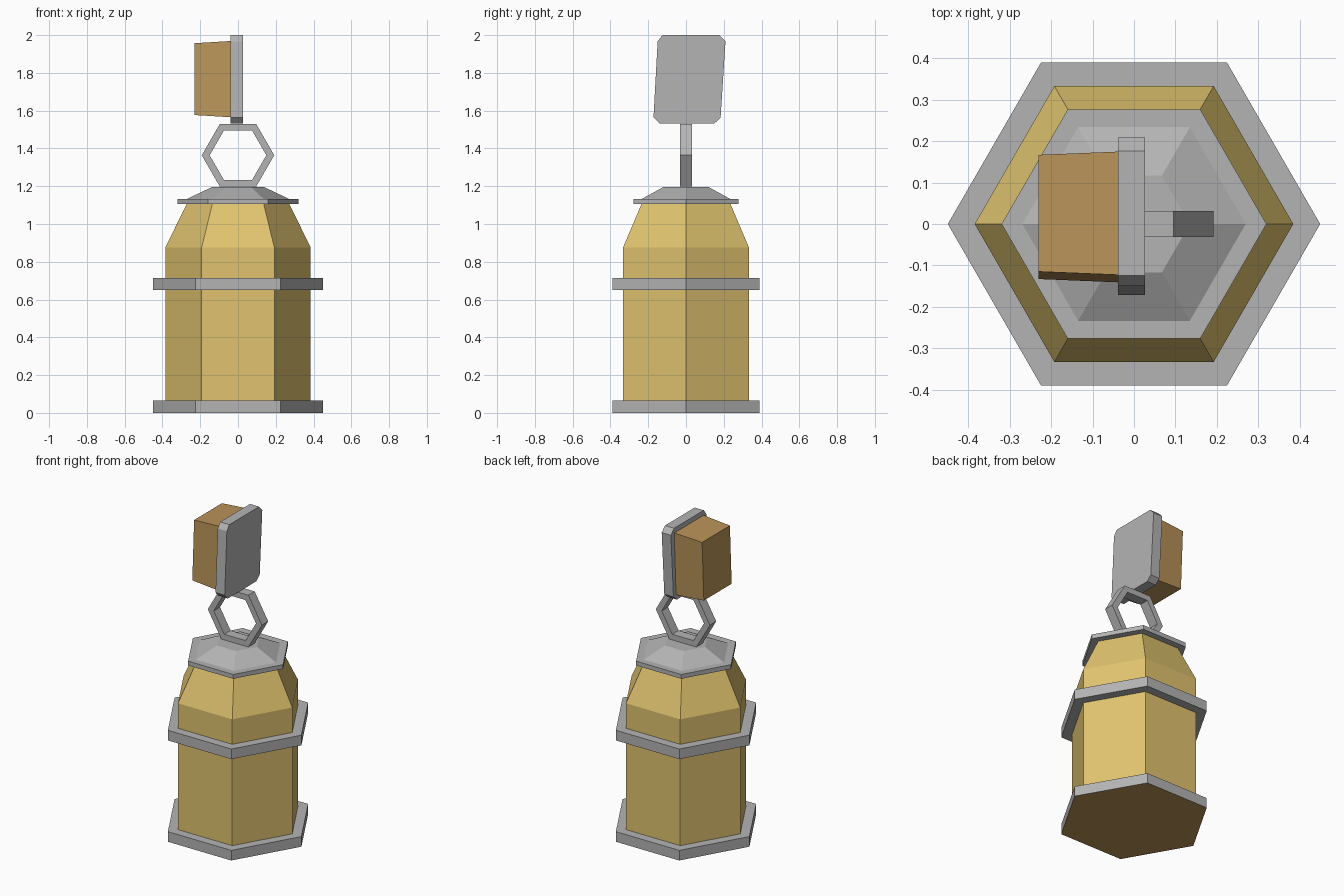
import bpy
import bmesh
from math import cos, sin, pi

cube = bpy.data.objects.get("Cube")
if cube:
    bpy.data.objects.remove(cube, do_unlink=True)


def material(name, rgb):
    m = bpy.data.materials.new(name)
    m.use_nodes = True
    m.diffuse_color = (*rgb, 1)
    m.node_tree.nodes["Principled BSDF"].inputs["Base Color"].default_value = (*rgb, 1)
    return m


gold = material("gold", (0.75, 0.55, 0.16))
grey = material("grey metal", (0.456, 0.456, 0.456))
brown = material("brown", (0.49, 0.295, 0.10))


def loft(name, rings, mats, closed=False):
    """Skin a list of equal-length point rings; cap the ends or join them."""
    bm = bmesh.new()
    loops = [[bm.verts.new(p) for p in ring] for ring in rings]
    pairs = list(zip(loops, loops[1:]))
    if closed:
        pairs.append((loops[-1], loops[0]))
    else:
        bm.faces.new(loops[0])
        bm.faces.new(loops[-1])
    for a, b in pairs:
        n = len(a)
        for i in range(n):
            j = (i + 1) % n
            bm.faces.new((a[i], a[j], b[j], b[i]))
    bmesh.ops.recalc_face_normals(bm, faces=bm.faces)
    mesh = bpy.data.meshes.new(name)
    bm.to_mesh(mesh)
    bm.free()
    for m in mats:
        mesh.materials.append(m)
    obj = bpy.data.objects.new(name, mesh)
    bpy.context.collection.objects.link(obj)
    return obj


def hexagon(r, z):
    return [(r * cos(i * pi / 3), r * sin(i * pi / 3), z) for i in range(6)]


def hex_stack(name, profile, *mats):
    return loft(name, [hexagon(r, z) for r, z in profile], mats)


# Six-sided body with a tapered shoulder
hex_stack("body", [(0.385, 0.03), (0.385, 0.875), (0.27, 1.11)], gold)

# Base slab with a brown underside, and the middle band
base = hex_stack("base", [(0.45, 0), (0.45, 0.065)], grey, brown)
for face in base.data.polygons:
    if face.normal.z < -0.5:
        face.material_index = 1
hex_stack("middle_band", [(0.45, 0.65), (0.45, 0.715)], grey)

# Lid with a flat rim and a sloping crown
hex_stack("lid", [(0.32, 1.105), (0.32, 1.133), (0.27, 1.133), (0.135, 1.197)], grey)

# Upright hexagonal ring with a square section
ring = []
for i in range(6):
    c, s = cos(i * pi / 3), sin(i * pi / 3)
    ring.append([(r * c, y, 1.364 + r * s)
                 for r, y in ((0.192, -0.032), (0.192, 0.032), (0.15, 0.032), (0.15, -0.032))])
loft("hanging_ring", ring, [grey], closed=True)

# Leaning plate with clipped corners
outline = [(-0.125, 2.0), (0.177, 2.0), (0.209, 1.967), (0.183, 1.562),
           (0.15, 1.532), (-0.14, 1.532), (-0.172, 1.565), (-0.15, 1.967)]
loft("plate", [[(x, y, z) for y, z in outline] for x in (-0.039, 0.026)], [grey])


# Brown block on the plate, leaning with it and narrowing outward
def block_end(x, half_y, low, high):
    mid = 0.017
    lean = 0.009
    return [(x, mid - lean - half_y, low), (x, mid - lean + half_y, low),
            (x, mid + lean + half_y, high), (x, mid + lean - half_y, high)]


loft("block", [block_end(-0.231, 0.141, 1.577, 1.957),
               block_end(-0.036, 0.149, 1.565, 1.969)], [brown])
